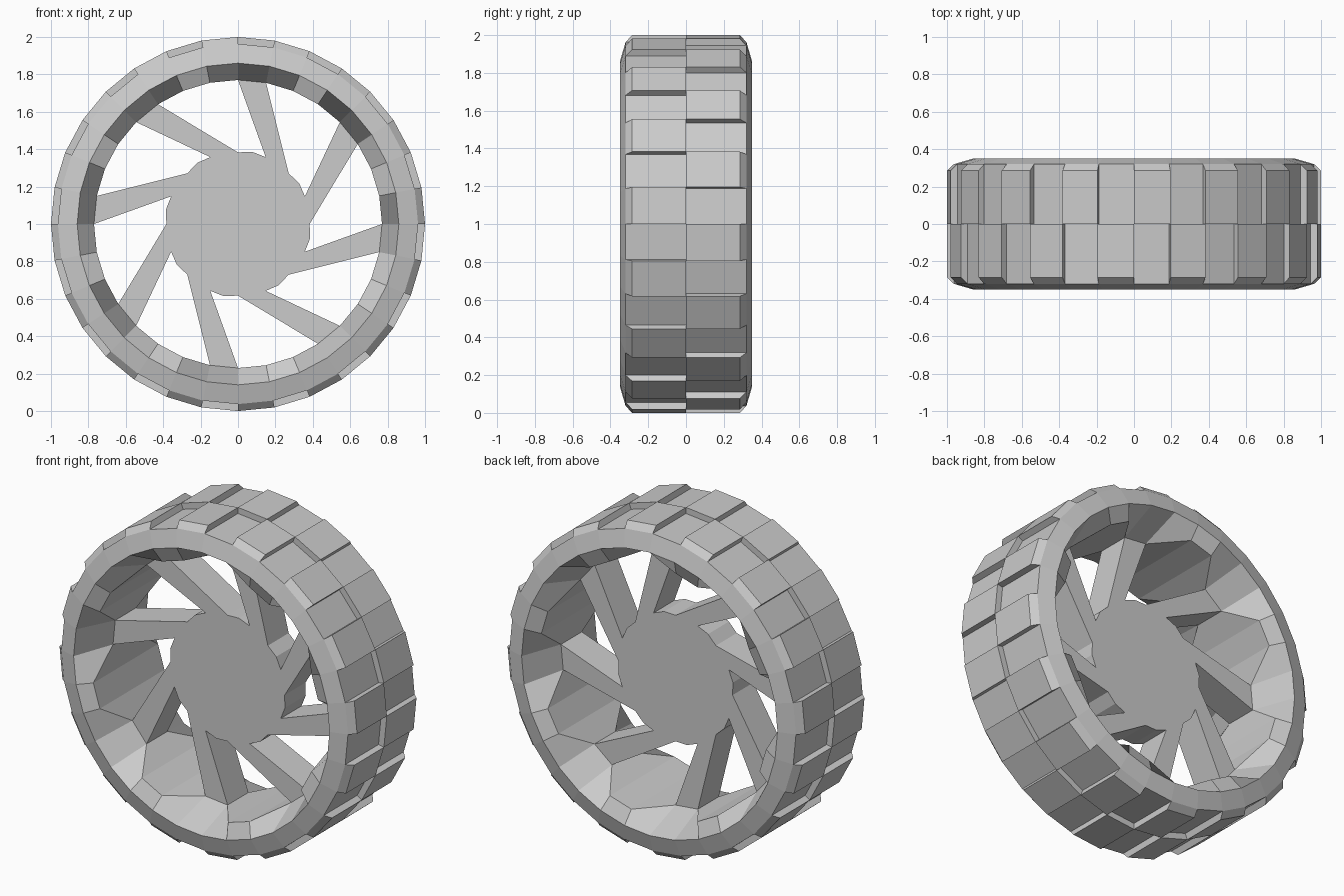
import bpy, bmesh
from math import sin, cos, radians

if "Cube" in bpy.data.objects:
    bpy.data.objects.remove(bpy.data.objects["Cube"])

SEG = 32
STEP = 360 / SEG
CZ = 1.0          # axle height


def pt(r, k, y):
    """Point at radius r, at k segment steps counter-clockwise from +x, depth y."""
    a = radians(k * STEP)
    return (r * cos(a), y, CZ + r * sin(a))


def finish(name, bm):
    bmesh.ops.recalc_face_normals(bm, faces=bm.faces)
    me = bpy.data.meshes.new(name)
    bm.to_mesh(me)
    bm.free()
    ob = bpy.data.objects.new(name, me)
    bpy.context.collection.objects.link(ob)
    return ob


# Ring body: closed cross-section swept around the axle.
# The inner lip runs deep to meet each spoke and stays shallow between spokes.
bm = bmesh.new()
rings = []
for k in range(SEG):
    lip = 0.10 if k % 4 in (0, 3) else 0.31
    section = [(0.963, -0.32), (0.963, 0.32), (0.86, 0.35),
               (0.77, lip), (0.77, -lip), (0.86, -0.35)]
    rings.append([bm.verts.new(pt(r, k, y)) for r, y in section])
for k in range(SEG):
    a, b = rings[k], rings[(k + 1) % SEG]
    for i in range(6):
        j = (i + 1) % 6
        bm.faces.new((a[i], a[j], b[j], b[i]))
finish("tyre_ring", bm)

# Tread blocks: alternate segments, front and back rows staggered
bm = bmesh.new()
for k in range(SEG):
    s = -1 if k % 2 == 0 else 1
    section = [(0.955, 0), (1.0, 0), (1.0, 0.285 * s), (0.963, 0.32 * s), (0.955, 0.31 * s)]
    a = [bm.verts.new(pt(r, k, y)) for r, y in section]
    b = [bm.verts.new(pt(r, k + 1, y)) for r, y in section]
    bm.faces.new(a)
    bm.faces.new(b)
    for i in range(5):
        j = (i + 1) % 5
        bm.faces.new((a[i], a[j], b[j], b[i]))
finish("tread_blocks", bm)

# Hub with eight swept spokes: one outline extruded through the depth
outline = []
for n in range(8):
    k = -4 * n
    outline += [(0.77, k), (0.77, k - 1), (0.383, k - 4), (0.393, k - 5), (0.387, k - 6)]
bm = bmesh.new()
face = bm.faces.new([bm.verts.new(pt(r, k, -0.10)) for r, k in outline])
ext = bmesh.ops.extrude_face_region(bm, geom=[face], use_keep_orig=True)
bmesh.ops.translate(bm, vec=(0, 0.20, 0),
                    verts=[v for v in ext["geom"] if isinstance(v, bmesh.types.BMVert)])
finish("spoked_hub", bm)
